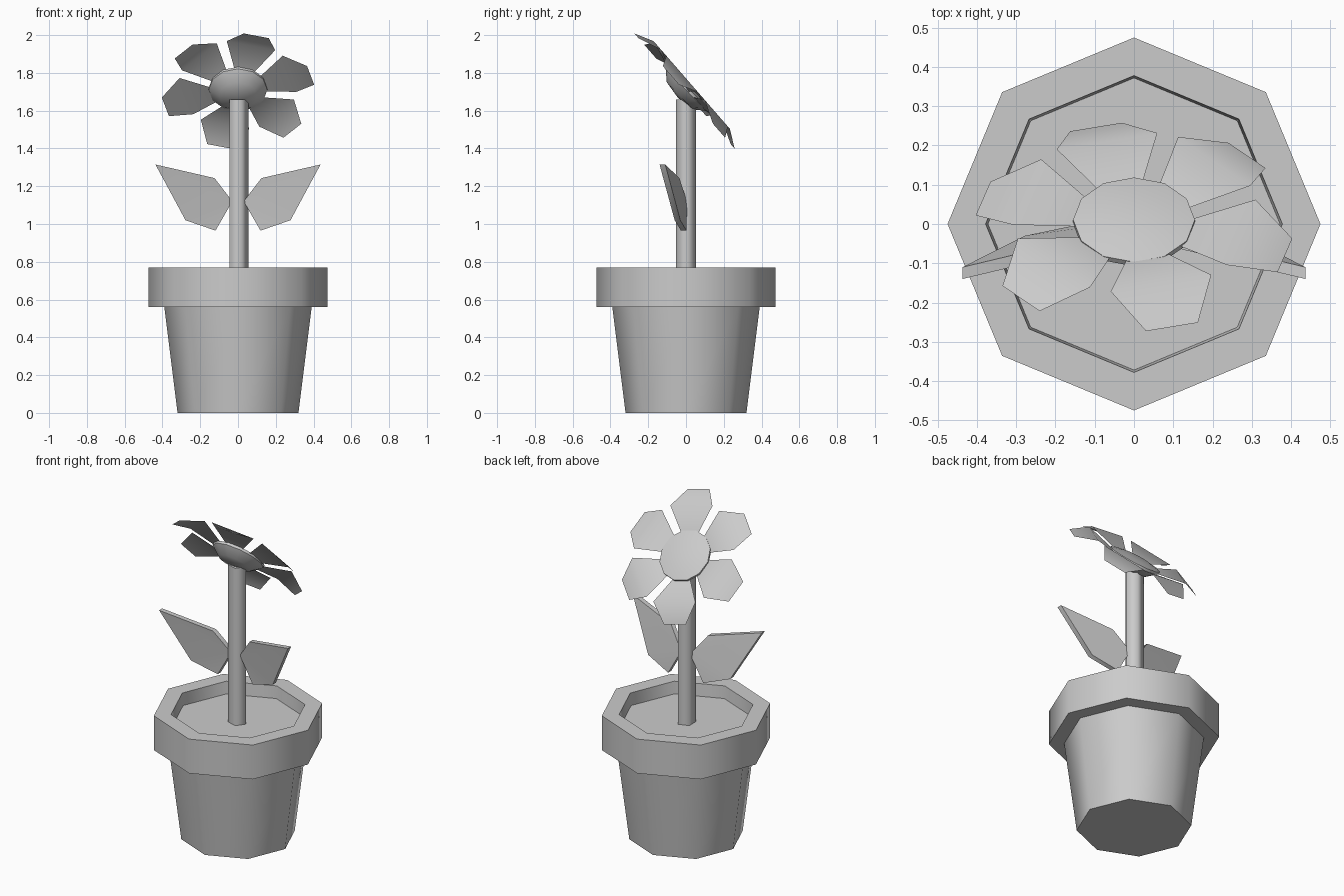
import bpy, bmesh
from math import sin, cos, radians, pi
from mathutils import Vector, Matrix

if "Cube" in bpy.data.objects:
    bpy.data.objects.remove(bpy.data.objects["Cube"])


def make(name, verts, faces, angle=50, matrix=None):
    me = bpy.data.meshes.new(name)
    me.from_pydata([tuple(v) for v in verts], [], faces)
    if matrix is not None:
        me.transform(matrix)
    bm = bmesh.new()
    bm.from_mesh(me)
    bmesh.ops.remove_doubles(bm, verts=bm.verts, dist=1e-5)
    bmesh.ops.recalc_face_normals(bm, faces=bm.faces)
    bm.to_mesh(me)
    bm.free()
    ob = bpy.data.objects.new(name, me)
    bpy.context.collection.objects.link(ob)
    bpy.ops.object.select_all(action='DESELECT')
    ob.select_set(True)
    bpy.context.view_layer.objects.active = ob
    bpy.ops.object.shade_smooth_by_angle(angle=radians(angle))
    return ob


def lathe(name, profile, sides, angle=50, matrix=None):
    """Revolve (radius, z) points; radius 0 closes to a single point."""
    verts, rings, faces = [], [], []
    for r, z in profile:
        start = len(verts)
        n = 1 if r == 0 else sides
        verts += [(r * cos(2 * pi * i / sides), r * sin(2 * pi * i / sides), z) for i in range(n)]
        rings.append([start + i % n for i in range(sides)])
    for a, b in zip(rings, rings[1:]):
        for i in range(sides):
            j = (i + 1) % sides
            faces.append(tuple(dict.fromkeys((a[i], a[j], b[j], b[i]))))
    return make(name, verts, faces, angle, matrix)


# Octagonal pot with thick rim, and soil inside
lathe("pot", [(0, 0), (0.32, 0), (0.39, 0.56), (0.475, 0.56), (0.475, 0.77),
              (0.378, 0.77), (0.372, 0.695)], 8)
lathe("soil", [(0, 0.695), (0.372, 0.695)], 8)

# Five-sided stem
lathe("stem", [(0.055, 0.695), (0.055, 1.66), (0, 1.66)], 5, 75)

# Leaves: thick tilted five-cornered blades, mirrored
outline = [(0.03, 0.005, 1.12), (0.119, 0.003, 0.965), (0.278, -0.03, 1.02),
           (0.437, -0.11, 1.315), (0.124, -0.035, 1.243)]
for side, sx in (("right", 1), ("left", -1)):
    back = [(sx * x, y, z) for x, y, z in outline]
    front = [(x, y - 0.03, z) for x, y, z in back]
    n = len(back)
    faces = [(0, 1, 2), (0, 2, 3), (0, 3, 4), (5, 7, 6), (5, 8, 7), (5, 9, 8)]
    faces += [(i, (i + 1) % n, (i + 1) % n + n, i + n) for i in range(n)]
    make("leaf_" + side, back + front, faces)

# Tilted flower head: domed disc and six arched petals
centre = Matrix.Translation((0, 0, 1.71))
lathe("flower_disc", [(0, 0.03), (0.09, 0.027), (0.155, 0.015), (0.155, 0.0),
                      (0.10, -0.045), (0, -0.06)], 12, 40,
      centre @ Matrix.Rotation(radians(-46), 4, 'X'))
tilt = centre @ Matrix.Rotation(radians(-49), 4, 'X')
petal = [(0.12, -0.045, 0.0), (0.12, 0.045, 0.0), (0.284, -0.132, 0.04),
         (0.284, 0.132, 0.04), (0.40, -0.068, -0.01), (0.40, 0.068, -0.01)]
for k in range(6):
    turn = Matrix.Rotation(radians(-16 + 60 * k), 4, 'Z')
    make("petal_%d" % (k + 1), petal, [(0, 2, 3, 1), (2, 4, 5, 3)], 50, tilt @ turn)
